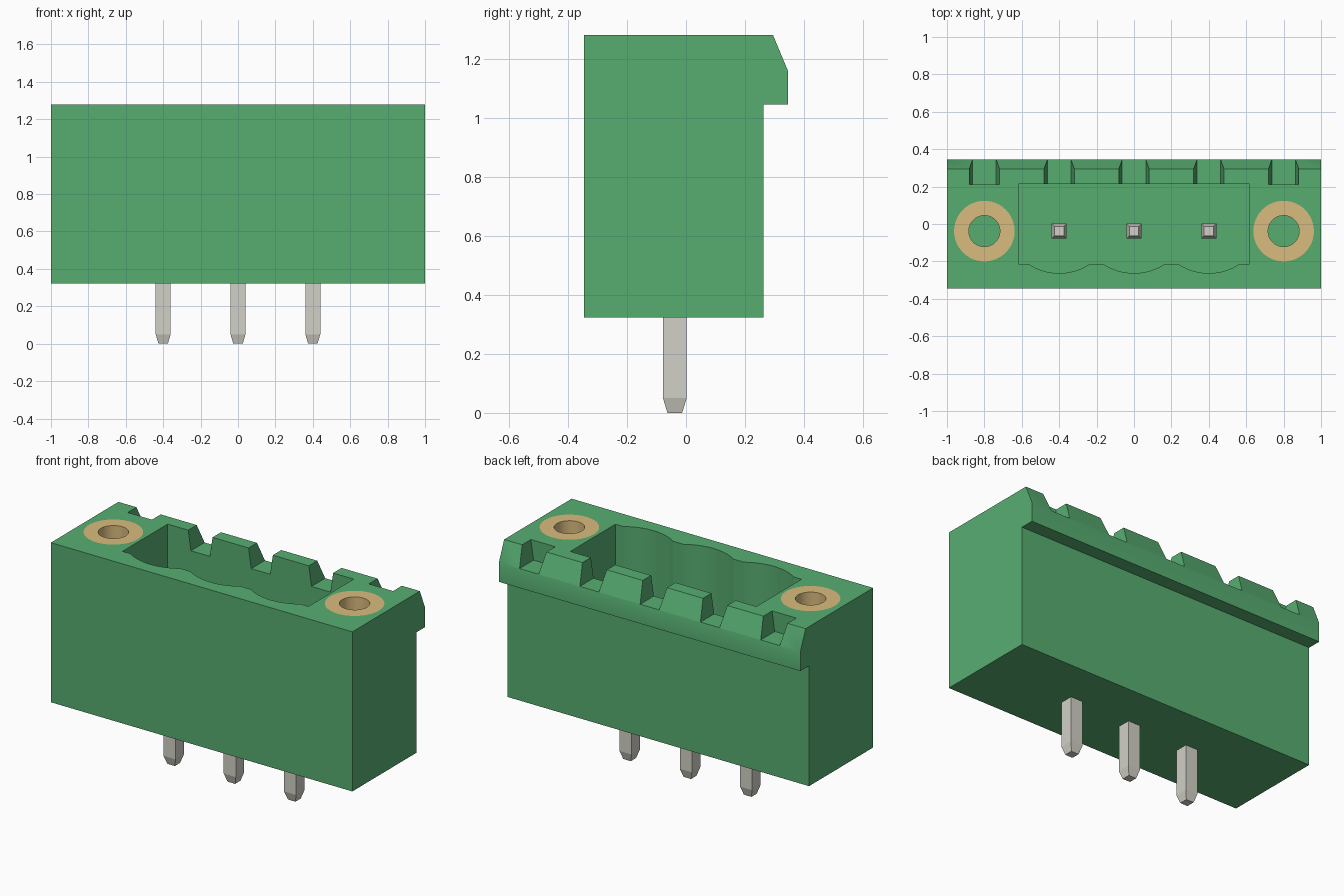
import bpy, bmesh, math
from mathutils import Vector

old = bpy.data.objects.get("Cube")
if old:
    bpy.data.objects.remove(old, do_unlink=True)


def material(name, rgb):
    m = bpy.data.materials.new(name)
    m.use_nodes = True
    m.diffuse_color = (*rgb, 1)
    m.node_tree.nodes["Principled BSDF"].inputs["Base Color"].default_value = (*rgb, 1)
    return m


GREEN = material("green plastic", (0.095, 0.42, 0.167))
BRASS = material("brass", (0.70, 0.50, 0.21))
METAL = material("tinned metal", (0.645, 0.638, 0.572))

TOP, BASE = 1.28, 0.323
PITCH = 0.4
PIN_Y = -0.038
INSERT_BOTTOM = 0.7


def finish(name, bm, mat):
    bmesh.ops.recalc_face_normals(bm, faces=bm.faces[:])
    mesh = bpy.data.meshes.new(name)
    bm.to_mesh(mesh)
    bm.free()
    mesh.materials.append(mat)
    ob = bpy.data.objects.new(name, mesh)
    bpy.context.collection.objects.link(ob)
    return ob


def prism(name, points, direction, mat):
    """Extrude a closed outline along a direction."""
    bm = bmesh.new()
    face = bm.faces.new([bm.verts.new(p) for p in points])
    out = bmesh.ops.extrude_face_region(bm, geom=[face], use_keep_orig=True)
    moved = [g for g in out["geom"] if isinstance(g, bmesh.types.BMVert)]
    bmesh.ops.translate(bm, verts=moved, vec=Vector(direction))
    return finish(name, bm, mat)


def cylinder(name, x, radius, low, high, mat):
    n = 48
    ring = [(x + radius * math.cos(2 * math.pi * i / n),
             PIN_Y + radius * math.sin(2 * math.pi * i / n), low) for i in range(n)]
    return prism(name, ring, (0, 0, high - low), mat)


def activate(ob):
    bpy.ops.object.select_all(action='DESELECT')
    ob.select_set(True)
    bpy.context.view_layer.objects.active = ob


def cut(ob, cutter):
    mod = ob.modifiers.new("cut", 'BOOLEAN')
    mod.operation = 'DIFFERENCE'
    mod.solver = 'EXACT'
    mod.object = cutter
    activate(ob)
    bpy.ops.object.modifier_apply(modifier=mod.name)
    bpy.data.objects.remove(cutter, do_unlink=True)


def smooth(ob):
    activate(ob)
    bpy.ops.object.shade_smooth_by_angle(angle=math.radians(25))


# Housing: side profile with the overhanging rear latch rail
profile = [(-0.345, BASE), (0.262, BASE), (0.262, 1.045), (0.345, 1.045),
           (0.345, 1.16), (0.295, TOP), (-0.345, TOP)]
housing = prism("housing", [(-1, y, z) for y, z in profile], (2, 0, 0), GREEN)

# Plug cavity: rectangle with three shallow keying arcs along its front wall
front, sag, half = -0.213, 0.05, 0.165
radius = (half ** 2 + sag ** 2) / (2 * sag)
spread = math.asin(half / radius)
outline = [(0.617, 0.215), (-0.617, 0.215), (-0.617, front)]
for c in (-PITCH, 0, PITCH):
    for i in range(17):
        a = spread * (i / 8 - 1)
        outline.append((c + radius * math.sin(a),
                        front - sag + radius * (1 - math.cos(a))))
outline.append((0.617, front))
cut(housing, prism("cavity_cutter", [(x, y, 0.55) for x, y in outline], (0, 0, 1), GREEN))

# Flared notches along the latch rail
for i in range(-2, 3):
    x = i * PITCH
    z0, z1 = 1.161, TOP + 0.05
    corners = [(x - 0.063, 0.212, z0), (x + 0.063, 0.212, z0),
               (x + 0.088, 0.212, z1), (x - 0.088, 0.212, z1)]
    cut(housing, prism("notch_cutter", corners, (0, 0.2, 0), GREEN))

# Threaded flange inserts seated in round pockets
for side, x in (("right", -0.8), ("left", 0.8)):
    cut(housing, cylinder("pocket_cutter", x, 0.162, INSERT_BOTTOM, 1.5, GREEN))
    insert = cylinder(side + "_flange_insert", x, 0.162, INSERT_BOTTOM, TOP, BRASS)
    cut(insert, cylinder("bore_cutter", x, 0.083, 0.5, 1.5, BRASS))
    smooth(insert)
smooth(housing)

# Square contact pins with tapered ends
for label, x in (("right", -PITCH), ("centre", 0), ("left", PITCH)):
    bm = bmesh.new()
    rings = []
    for z, h in ((0, 0.025), (0.05, 0.04), (1.0, 0.04), (1.05, 0.025)):
        rings.append([bm.verts.new((x + sx * h, PIN_Y + sy * h, z))
                      for sx, sy in ((-1, -1), (1, -1), (1, 1), (-1, 1))])
    for a, b in zip(rings, rings[1:]):
        for i in range(4):
            j = (i + 1) % 4
            bm.faces.new((a[i], a[j], b[j], b[i]))
    bm.faces.new(rings[0][::-1])
    bm.faces.new(rings[-1])
    finish(label + "_contact_pin", bm, METAL)
